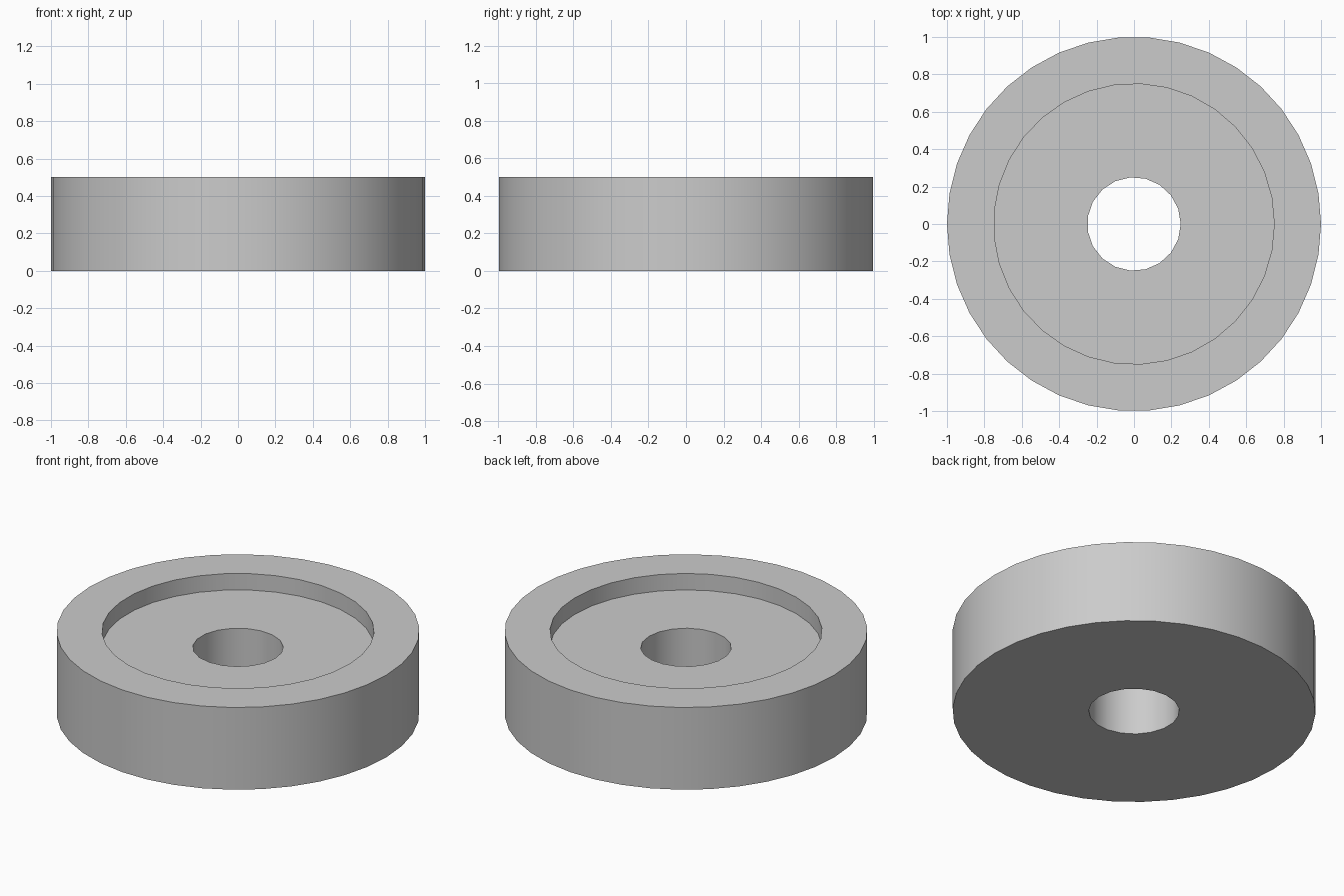
import bpy
import math

cube = bpy.data.objects.get("Cube")
if cube:
    bpy.data.objects.remove(cube, do_unlink=True)

# Single grey material
grey = bpy.data.materials.new("plain grey")
grey.use_nodes = True
colour = (0.6, 0.6, 0.6, 1.0)
grey.diffuse_color = colour
grey.node_tree.nodes["Principled BSDF"].inputs["Base Color"].default_value = colour


def cylinder(name, radius, sides, bottom, top):
    """Upright cylinder with its first corner on the +x axis."""
    bpy.ops.mesh.primitive_cylinder_add(
        vertices=sides, radius=radius, depth=top - bottom,
        location=(0, 0, (bottom + top) / 2))
    obj = bpy.context.object
    obj.name = name
    obj.data.materials.append(grey)
    # The primitive starts on +y, so turn it a quarter
    obj.rotation_euler.z = -math.pi / 2
    bpy.ops.object.transform_apply(location=True, rotation=True, scale=True)
    return obj


def cut(target, cutter):
    """Subtract the cutter from the target and discard it."""
    cutter.hide_render = True
    mod = target.modifiers.new("cut", "BOOLEAN")
    mod.operation = "DIFFERENCE"
    mod.solver = "EXACT"
    mod.object = cutter
    bpy.ops.object.select_all(action="DESELECT")
    bpy.context.view_layer.objects.active = target
    target.select_set(True)
    bpy.ops.object.modifier_apply(modifier=mod.name)
    bpy.data.objects.remove(cutter, do_unlink=True)


# Thick disc with a shallow round recess on top and a bore through the middle
disc = cylinder("recessed_disc", 1.0, 38, 0.0, 0.5)
cut(disc, cylinder("recess_cutter", 0.75, 33, 0.4, 0.6))
cut(disc, cylinder("bore_cutter", 0.25, 19, -0.1, 0.6))

# Smooth round walls with crisp rims
bpy.ops.object.shade_smooth_by_angle(angle=math.radians(30))
